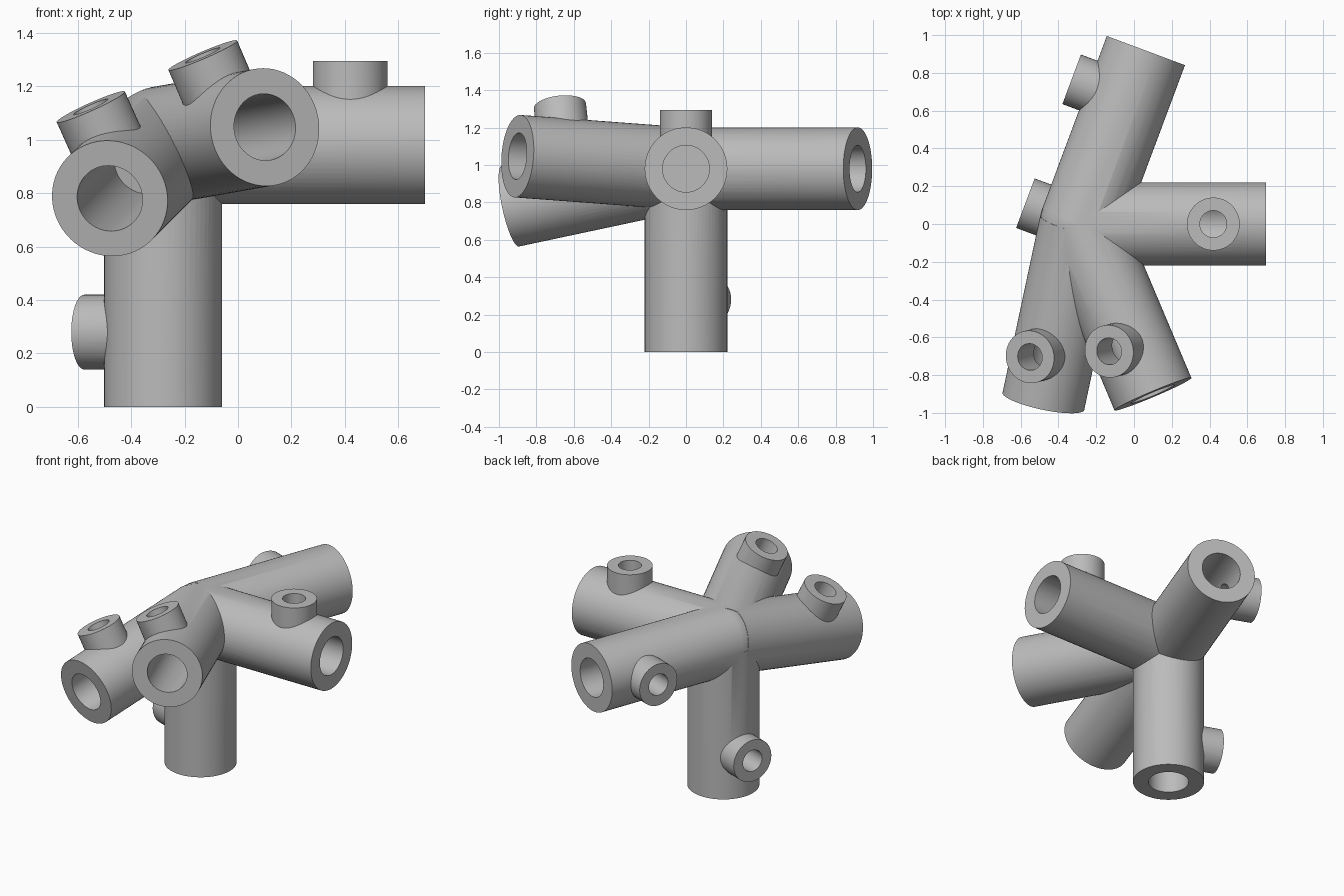
import bpy
import bmesh
from mathutils import Vector, Matrix

cube = bpy.data.objects.get("Cube")
if cube:
    bpy.data.objects.remove(cube, do_unlink=True)

HUB = Vector((-0.28, 0, 0.98))
LENGTH, RADIUS, BORE, BORE_DEPTH = 0.98, 0.221, 0.125, 0.68
BOSS_AT, BOSS_HEIGHT, BOSS_RADIUS, BOSS_BORE = 0.70, 0.315, 0.14, 0.071

# each socket arm: direction, then direction of its set-screw boss
ARMS = [
    ((0, 0, -1), (-0.937, 0.35, 0)),
    ((1, 0, 0), (0, 0, 1)),
    ((0.35, 0.937, 0), (-0.937, 0.35, 0)),
    ((0.38, -0.90, 0.067), (-0.122, -0.031, 0.285)),
    ((-0.20, -0.94, -0.20), (-0.128, -0.033, 0.285)),
]

grey = bpy.data.materials.new("grey")
grey.use_nodes = True
grey.diffuse_color = (0.5, 0.5, 0.5, 1)
grey.node_tree.nodes["Principled BSDF"].inputs["Base Color"].default_value = grey.diffuse_color


def add_object(name, bm):
    mesh = bpy.data.meshes.new(name)
    bm.to_mesh(mesh)
    bm.free()
    mesh.materials.append(grey)
    obj = bpy.data.objects.new(name, mesh)
    bpy.context.scene.collection.objects.link(obj)
    return obj


def rod(name, start, end, radius, segments=64):
    axis = end - start
    turn = axis.to_track_quat("Z", "Y").to_matrix().to_4x4()
    bm = bmesh.new()
    bmesh.ops.create_cone(bm, cap_ends=True, segments=segments, radius1=radius,
                          radius2=radius, depth=axis.length,
                          matrix=Matrix.Translation((start + end) / 2) @ turn)
    return add_object(name, bm)


def combine(target, tool, operation):
    mod = target.modifiers.new(operation.lower(), "BOOLEAN")
    mod.operation, mod.solver, mod.object = operation, "EXACT", tool
    bpy.context.view_layer.objects.active = target
    bpy.ops.object.modifier_apply(modifier=mod.name)
    bpy.data.objects.remove(tool, do_unlink=True)


# rounded hub core
bm = bmesh.new()
bmesh.ops.create_uvsphere(bm, u_segments=48, v_segments=24, radius=RADIUS - 0.002,
                          matrix=Matrix.Translation(HUB))
connector = add_object("hub_connector", bm)

# solid arms and bosses first, then all the holes
solids, holes = [], []
for direction, side in ARMS:
    d, s = Vector(direction).normalized(), Vector(side).normalized()
    s = (s - d * s.dot(d)).normalized()
    end, seat = HUB + d * LENGTH, HUB + d * BOSS_AT
    top = seat + s * BOSS_HEIGHT
    solids.append(rod("arm", HUB, end, RADIUS))
    solids.append(rod("boss", seat, top, BOSS_RADIUS, 48))
    holes.append(rod("arm_bore", end - d * BORE_DEPTH, end + d * 0.1, BORE))
    holes.append(rod("boss_bore", seat, top + s * 0.1, BOSS_BORE, 40))
for part in solids:
    combine(connector, part, "UNION")
for part in holes:
    combine(connector, part, "DIFFERENCE")

bpy.ops.object.select_all(action="DESELECT")
connector.select_set(True)
bpy.context.view_layer.objects.active = connector
bpy.ops.object.shade_smooth_by_angle(angle=0.45)
